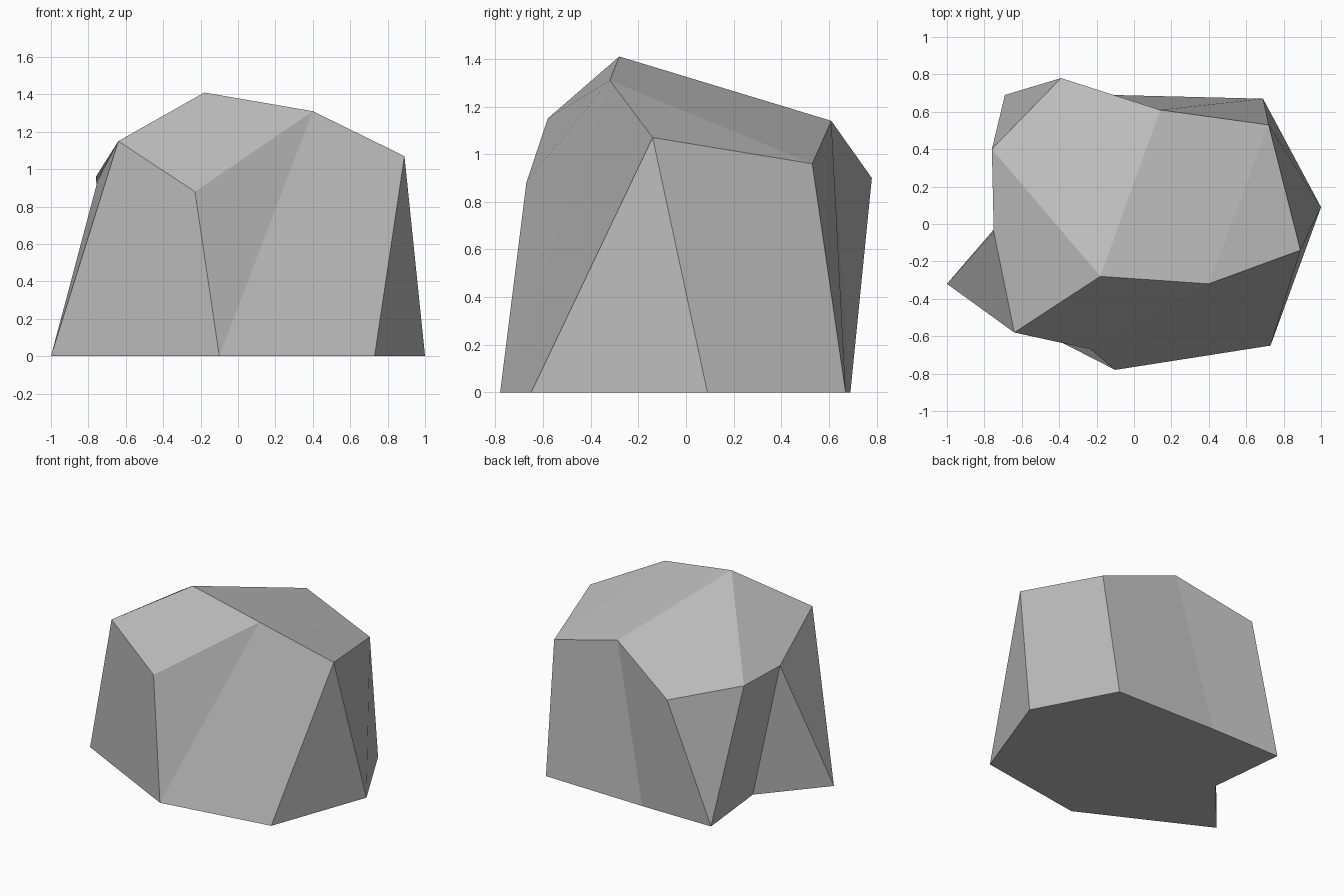
import bpy, bmesh

# Remove the default object
default_object = bpy.data.objects.get("Cube")
if default_object:
    bpy.data.objects.remove(default_object, do_unlink=True)


def make_material(name, colour):
    material = bpy.data.materials.new(name)
    material.use_nodes = True
    material.diffuse_color = colour
    material.node_tree.nodes["Principled BSDF"].inputs["Base Color"].default_value = colour
    return material


# Outline where the boulder meets the ground, walked from the front corner
ground_outline = dict(
    a=(-1, -.32), b=(-.1, -.78), c=(.73, -.65), d=(1, .09),
    e=(.69, .67), f=(-.12, .69), g=(-.69, .69), h=(-.63, .11),
)

# Rim and crown corners of the boulder
upper_corners = dict(
    A=(-.64, -.58, 1.15), B=(-.23, -.67, .88), C=(.4, -.32, 1.31),
    D=(.89, -.14, 1.07), E=(.72, .53, .96), F=(.14, .61, 1.14),
    G=(-.39, .78, .9), H=(-.76, .4, .96), I=(-.75, -.04, .94),
    J=(-.18, -.28, 1.41),
)

# Facets, each spelled by its corners
front_facets = "abBA bCB bcDC"
side_facets = "cdD deED gHG ghIH haI aAI"
back_facets = "efFE fgGF"
crown_facets = "ABCJ AJHI JFGH JCEF CDE"
underside = "hgfedcba"

# Build the boulder as one closed faceted shell
bm = bmesh.new()
corners = {key: bm.verts.new((x, y, 0)) for key, (x, y) in ground_outline.items()}
corners.update((key, bm.verts.new(point)) for key, point in upper_corners.items())
for group in (front_facets, side_facets, back_facets, crown_facets, underside):
    for facet in group.split():
        bm.faces.new([corners[key] for key in facet])
bmesh.ops.recalc_face_normals(bm, faces=bm.faces)

mesh = bpy.data.meshes.new("boulder")
bm.to_mesh(mesh)
bm.free()
mesh.materials.append(make_material("stone grey", (.5, .5, .5, 1)))

boulder = bpy.data.objects.new("boulder", mesh)
bpy.context.collection.objects.link(boulder)
